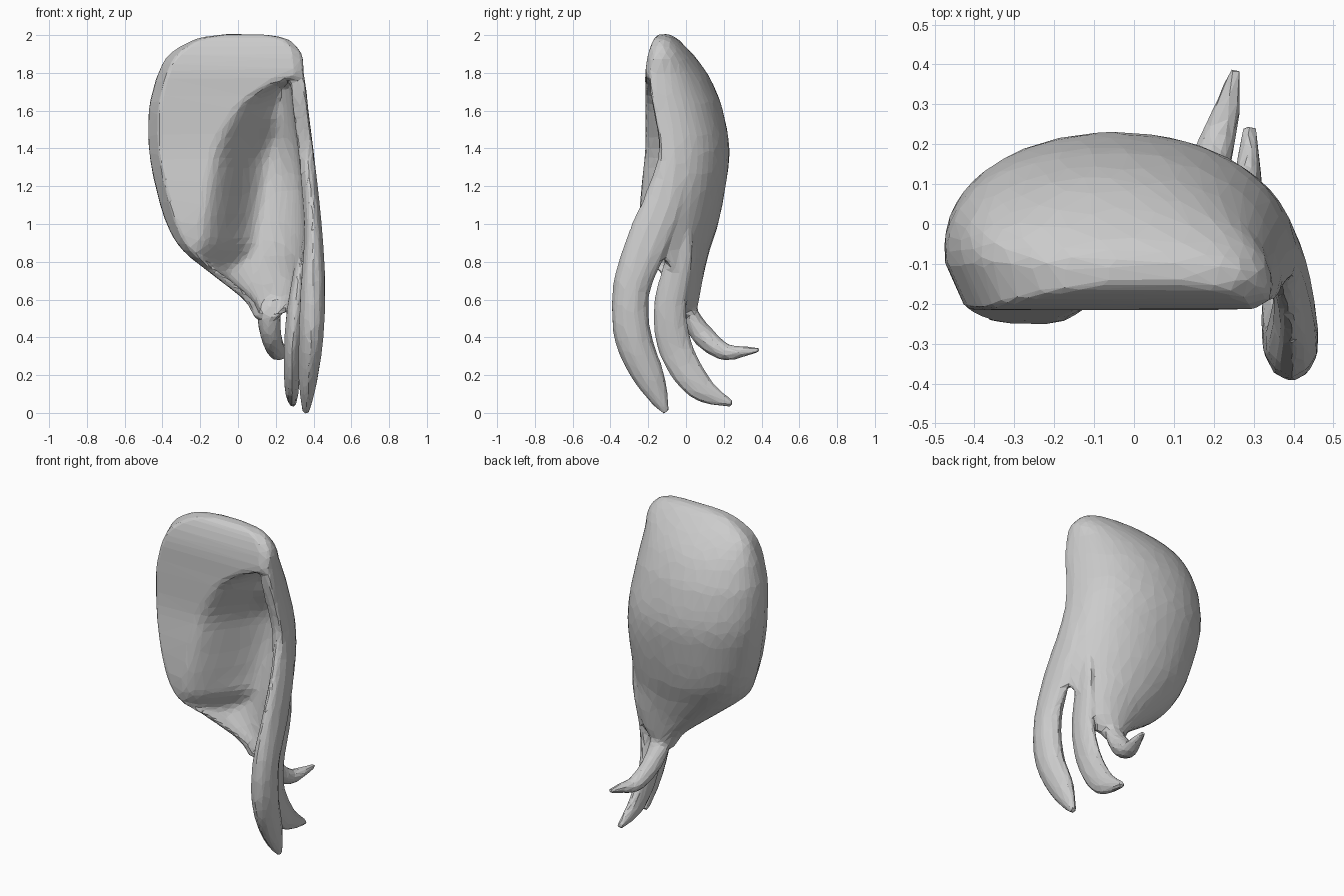
import bpy, bmesh
from mathutils import Vector

if "Cube" in bpy.data.objects:
    bpy.data.objects.remove(bpy.data.objects["Cube"])


def catmull(rows, steps):
    """Smoothly resample a list of equal-length rows."""
    out = []
    for i in range(len(rows) - 1):
        a, b = rows[max(i - 1, 0)], rows[i]
        c, d = rows[i + 1], rows[min(i + 2, len(rows) - 1)]
        for k in range(steps):
            t = k / steps
            out.append([q + .5 * t * (r - p + t * (2*p - 5*q + 4*r - s + t * (3*(q - r) + s - p)))
                        for p, q, r, s in zip(a, b, c, d)])
    return out + [list(rows[-1])]


def loft(name, rings):
    """Skin closed rings and cap both ends."""
    bm = bmesh.new()
    vs = [[bm.verts.new(p) for p in ring] for ring in rings]
    n = len(vs[0])
    for a, b in zip(vs, vs[1:]):
        for i in range(n):
            j = (i + 1) % n
            bm.faces.new((a[i], a[j], b[j], b[i]))
    bm.faces.new(vs[0])
    bm.faces.new(vs[-1])
    bmesh.ops.triangulate(bm, faces=[f for f in bm.faces if len(f.verts) > 4])
    bmesh.ops.recalc_face_normals(bm, faces=bm.faces)
    me = bpy.data.meshes.new(name)
    bm.to_mesh(me)
    bm.free()
    ob = bpy.data.objects.new(name, me)
    bpy.context.collection.objects.link(ob)
    return ob


def smoothstep(v):
    v = min(max(v, 0), 1)
    return v * v * (3 - 2 * v)


def shell_ring(row, n=30):
    """Convex back curve plus a front that is flat on the left and hollow on the right."""
    z, xl, yl, xr, yr, peak, yf, xe, th = row
    yc = (peak - .125 * (yl + yr)) / .75
    w = xr - xl
    full = max(-.12, min(.08, (z - 1.0) * .35))      # fuller back-right corner higher up
    p = [Vector(q) for q in ((xl, yl), (xl - .07 * w, yc), (xr + full * w, yc), (xr, yr))]
    mid = (xl + xr) / 2
    slope = max(.12, min(.40, xr - .05 - xe))
    outer, inner = [], []
    for i in range(n + 1):
        t = i / n
        u = 1 - t
        o = p[0]*u**3 + p[1]*3*u*u*t + p[2]*3*u*t*t + p[3]*t**3
        d = (p[1]-p[0])*u*u + (p[2]-p[1])*2*u*t + (p[3]-p[2])*t*t
        nrm = Vector((d.y, -d.x)).normalized()
        flat = Vector((mid + (o.x - mid) * .88, min(yf, o.y - .02)))
        q = flat.lerp(o + nrm * th, smoothstep((o.x - xe) / slope))
        outer.append((o.x, o.y, z))
        inner.append((q.x, q.y, z))
    return outer + inner[::-1]


# main swept shell: z, left x, left y, right x, right y, back y, front y, hollow start x, thickness
levels = [
    (2.005, -.06, -.11, .12, -.12, -.09, -.14, .60, .03),
    (1.98, -.22, -.11, .26, -.14, -.045, -.17, .60, .05),
    (1.90, -.36, -.10, .335, -.17, .035, -.20, .60, .07),
    (1.80, -.42, -.10, .345, -.19, .11, -.215, .38, .08),
    (1.70, -.45, -.10, .36, -.19, .16, -.215, .12, .08),
    (1.60, -.47, -.10, .37, -.17, .195, -.215, -.02, .08),
    (1.40, -.47, -.10, .395, -.14, .23, -.215, -.15, .08),
    (1.20, -.435, -.12, .415, -.15, .21, -.235, -.20, .08),
    (1.00, -.375, -.15, .43, -.18, .17, -.25, -.24, .08),
    (.86, -.29, -.19, .405, -.14, .125, -.24, -.29, .07),
    (.72, -.12, -.12, .36, -.05, .09, -.2, -.5, .06),
    (.60, .03, -.05, .32, -.05, .07, -.1, -.5, .05),
    (.50, .09, -.02, .21, -.02, .045, -.06, -.5, .035),
]
loft("hair_shell", [shell_ring(r) for r in catmull(levels, 4)])

# rounded lock outline: (across, through)
OUTLINE = [(1, 0), (.8, .6), (.3, 1), (-.3, 1), (-.8, .6), (-1, 0), (-.8, -.6), (-.3, -1), (.3, -1), (.8, -.6)]


def lock(name, path):
    """Path rows: x, y, z, half width in the yz plane, half thickness in x."""
    rows = catmull(path, 5)
    rings = []
    for i, (x, y, z, w, t) in enumerate(rows):
        a, b = rows[max(i - 1, 0)], rows[min(i + 1, len(rows) - 1)]
        tan = Vector((0, b[1] - a[1], b[2] - a[2])).normalized()
        side = Vector((0, -tan.z, tan.y))
        rings.append([Vector((x, y, z)) + side * (w * u) + Vector((t * v, 0, 0)) for u, v in OUTLINE])
    loft(name, rings)


lock("front_lock", [
    (.29, -.12, 1.86, .05, .035), (.325, -.12, 1.68, .065, .035), (.36, -.075, 1.40, .07, .038),
    (.385, -.11, 1.15, .105, .042),
    (.40, -.205, .90, .115, .05), (.397, -.29, .65, .10, .065), (.387, -.28, .40, .10, .065),
    (.37, -.185, .17, .08, .048), (.36, -.105, .0, .02, .018)])
lock("middle_lock", [
    (.345, -.02, .98, .05, .025), (.335, -.04, .80, .075, .032), (.305, -.085, .55, .09, .045),
    (.285, -.05, .33, .092, .042), (.285, .07, .14, .075, .038), (.29, .245, .045, .018, .018)])
lock("back_lock", [
    (.19, .025, .60, .03, .04), (.165, .025, .52, .045, .06), (.175, .09, .41, .06, .055),
    (.205, .20, .325, .048, .048), (.235, .30, .325, .03, .033), (.255, .39, .335, .014, .015)])

# fuse shell and locks into one faceted surface
bpy.ops.object.select_all(action='SELECT')
hair = bpy.data.objects["hair_shell"]
bpy.context.view_layer.objects.active = hair
bpy.ops.object.join()
hair.name = "swept_hair"
m = hair.modifiers.new("fuse", 'REMESH')
m.mode, m.voxel_size = 'VOXEL', .011
m = hair.modifiers.new("blend", 'SMOOTH')
m.factor, m.iterations = .5, 8
m = hair.modifiers.new("facets", 'DECIMATE')
m.ratio = .03
